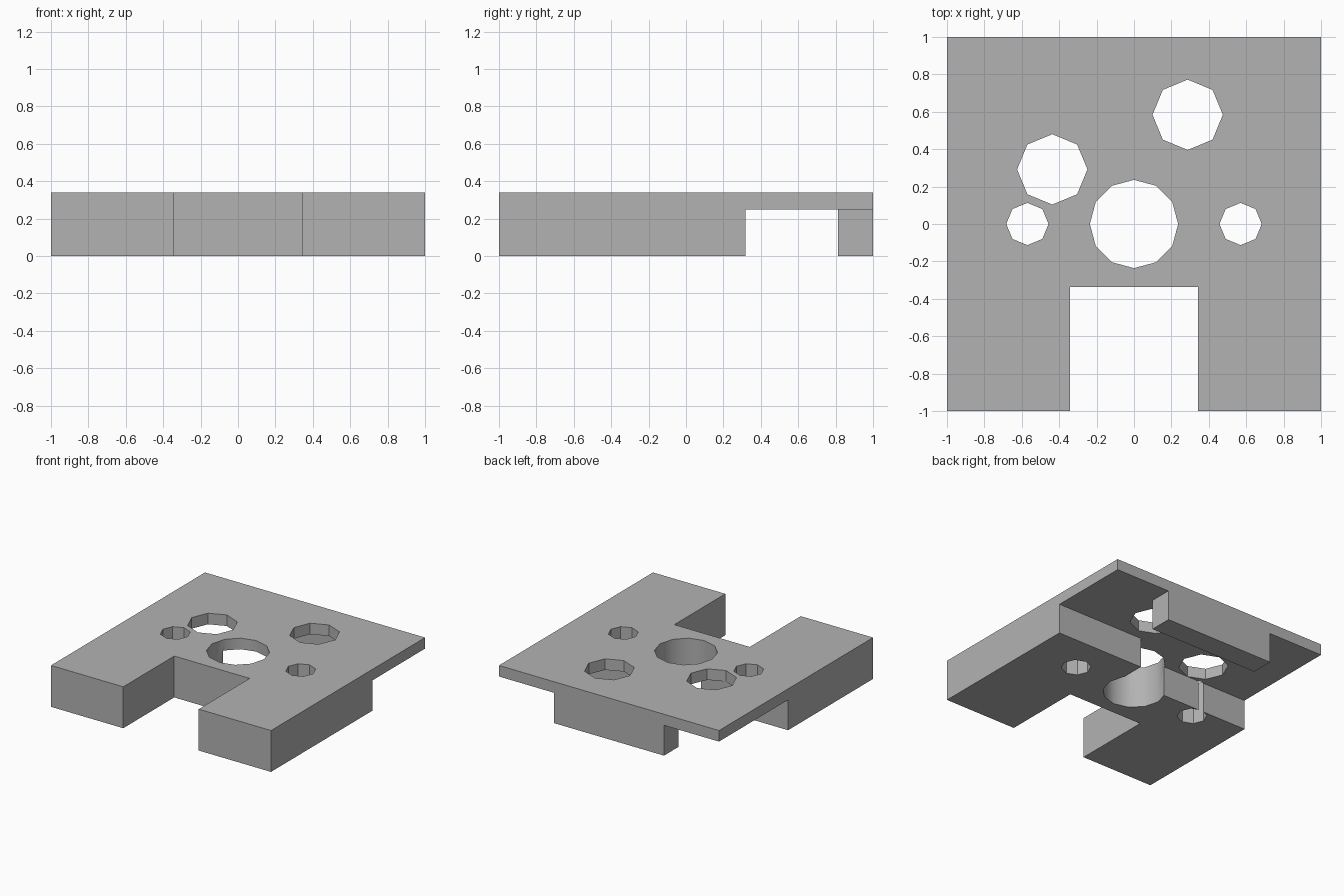
import bpy, bmesh
from math import cos, sin, radians, tau

cube = bpy.data.objects.get("Cube")
if cube:
    bpy.data.objects.remove(cube, do_unlink=True)

TOP, STEP = 0.34, 0.249

grey = bpy.data.materials.new("light grey")
grey.use_nodes = True
grey.diffuse_color = (0.45, 0.45, 0.45, 1)
grey.node_tree.nodes["Principled BSDF"].inputs["Base Color"].default_value = grey.diffuse_color


def prism(name, outline, z0, z1):
    """Extrude a flat outline from z0 to z1."""
    bm = bmesh.new()
    base = bm.faces.new([bm.verts.new((x, y, z0)) for x, y in outline])
    side = bmesh.ops.extrude_face_region(bm, geom=[base])
    verts = [g for g in side["geom"] if isinstance(g, bmesh.types.BMVert)]
    bmesh.ops.translate(bm, vec=(0, 0, z1 - z0), verts=verts)
    bmesh.ops.recalc_face_normals(bm, faces=bm.faces)
    mesh = bpy.data.meshes.new(name)
    bm.to_mesh(mesh)
    bm.free()
    mesh.materials.append(grey)
    obj = bpy.data.objects.new(name, mesh)
    bpy.context.collection.objects.link(obj)
    return obj


def ring(cx, cy, r, sides):
    return [(cx + r * cos(tau * i / sides), cy + r * sin(tau * i / sides)) for i in range(sides)]


def cut(target, name, outline, z0=-0.1, z1=TOP + 0.1):
    """Subtract an extruded outline and discard the cutter."""
    cutter = prism(name, outline, z0, z1)
    cutter.hide_render = True
    mod = target.modifiers.new(name, "BOOLEAN")
    mod.operation, mod.solver, mod.object = "DIFFERENCE", "EXACT", cutter
    bpy.context.view_layer.objects.active = target
    bpy.ops.object.modifier_apply(modifier=mod.name)
    bpy.data.objects.remove(cutter, do_unlink=True)


# Solid block, outlined with the open notch in its front edge
N, D = 0.343, -0.338
block = prism("mounting_block", [(-1, -1), (-N, -1), (-N, D), (N, D), (N, -1), (1, -1), (1, 1), (-1, 1)], 0, TOP)

# Stepped underside channel, leaving a short bar along the rear edge
cut(block, "underside_channel",
    [(0.2, 0.103), (0.2, 0.318), (1.1, 0.318), (1.1, 1.1), (0.5, 1.1), (0.5, 0.813),
     (-0.5, 0.813), (-0.5, 1.1), (-1.1, 1.1), (-1.1, 0.103)], z1=STEP)

# Through holes
cut(block, "centre_bore", ring(0, 0, 0.236, 12))
for side in (-1, 1):
    cut(block, "small_hole", ring(side * 0.57, 0, 0.113, 8))
for x, y in ((-0.437, 0.292), (0.287, 0.584)):
    cut(block, "large_hole", ring(x, y, 0.188, 8))

# Round the bore's shading, keep every other edge crisp
bpy.ops.object.select_all(action="DESELECT")
block.select_set(True)
bpy.context.view_layer.objects.active = block
bpy.ops.object.shade_smooth_by_angle(angle=radians(35))
